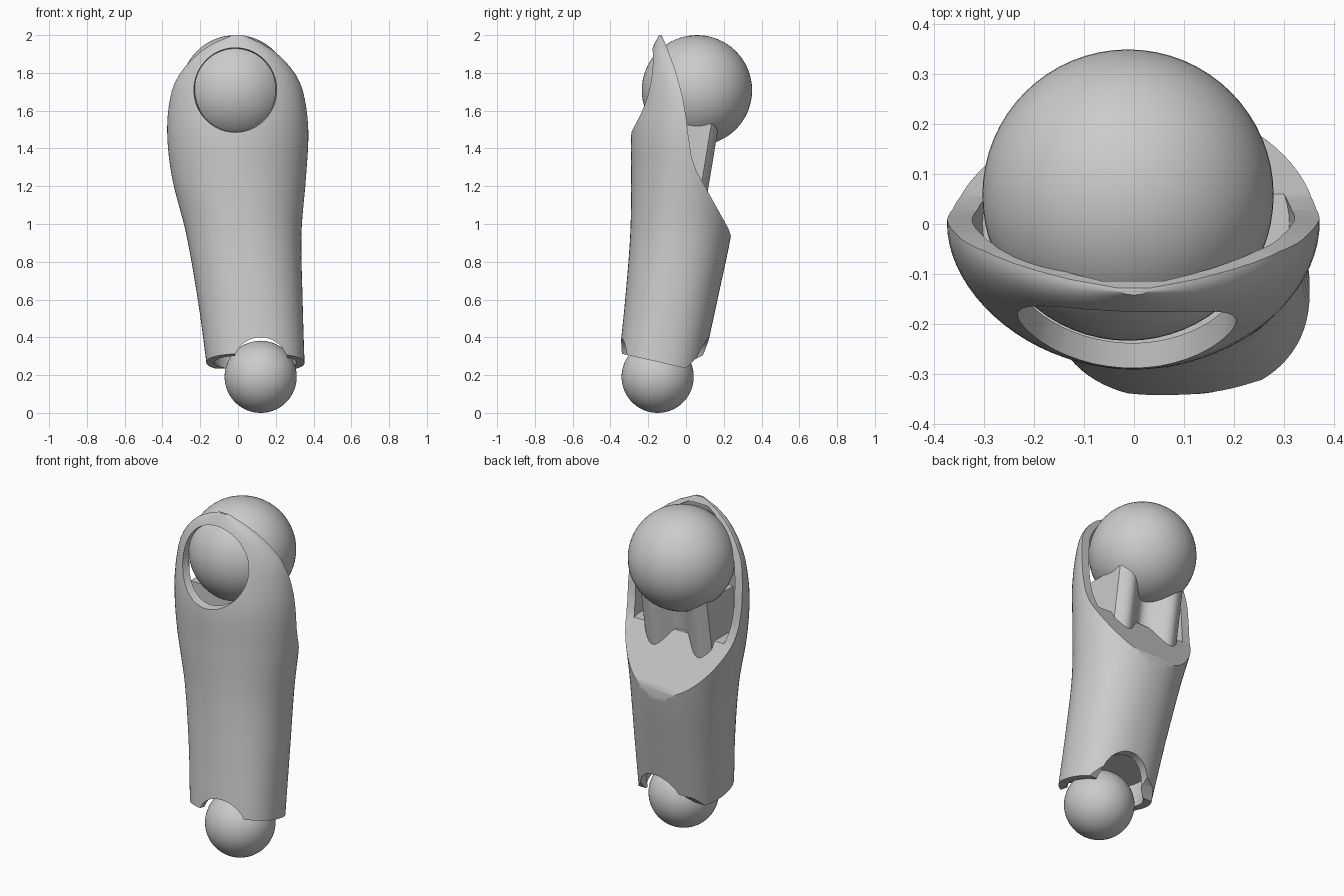
import bpy, bmesh, math
from mathutils import Vector

if "Cube" in bpy.data.objects:
    bpy.data.objects.remove(bpy.data.objects["Cube"])

# z, left, right, front y, back y, y of widest line, roundness exponent
SECTIONS = [
    (0.15, -0.155, 0.358, -0.362, 0.070, -0.15, 2.3),
    (0.30, -0.172, 0.351, -0.352, 0.102, -0.13, 2.3),
    (0.60, -0.213, 0.342, -0.322, 0.167, -0.08, 2.2),
    (0.95, -0.275, 0.336, -0.295, 0.240, -0.03, 2.1),
    (1.25, -0.350, 0.360, -0.290, 0.280, 0.0, 2.0),
    (1.50, -0.375, 0.372, -0.288, 0.290, 0.0, 1.9),
    (1.70, -0.352, 0.345, -0.247, 0.280, -0.02, 1.9),
    (1.80, -0.305, 0.300, -0.220, 0.250, -0.05, 1.9),
    (1.90, -0.215, 0.210, -0.188, 0.200, -0.09, 2.0),
    (1.96, -0.125, 0.120, -0.165, 0.100, -0.115, 2.0),
    (2.00, -0.030, 0.030, -0.142, 0.000, -0.132, 2.0),
]


def section(z):
    """Smooth interpolation between the body sections."""
    s = SECTIONS
    i = max(k for k in range(len(s) - 1) if s[k][0] <= z + 1e-6)
    a, b = s[i], s[i + 1]
    p, n = s[max(i - 1, 0)], s[min(i + 2, len(s) - 1)]
    h = b[0] - a[0]
    t = (z - a[0]) / h
    out = []
    for k in range(1, 7):
        m0 = (b[k] - p[k]) / (b[0] - p[0]) * h
        m1 = (n[k] - a[k]) / (n[0] - a[0]) * h
        out.append((2*t**3 - 3*t*t + 1)*a[k] + (t**3 - 2*t*t + t)*m0
                   + (3*t*t - 2*t**3)*b[k] + (t**3 - t*t)*m1)
    return out


def finish(name, bm):
    bmesh.ops.recalc_face_normals(bm, faces=bm.faces)
    me = bpy.data.meshes.new(name)
    bm.to_mesh(me)
    bm.free()
    ob = bpy.data.objects.new(name, me)
    bpy.context.collection.objects.link(ob)
    return ob


def stack(name, rings):
    """Skin a list of closed point rings and cap both ends."""
    bm = bmesh.new()
    vs = [[bm.verts.new(p) for p in r] for r in rings]
    n = len(rings[0])
    for a, b in zip(vs, vs[1:]):
        for j in range(n):
            bm.faces.new((a[j], a[(j+1) % n], b[(j+1) % n], b[j]))
    bm.faces.new(vs[0])
    bm.faces.new(vs[-1])
    return finish(name, bm)


def loft(name, z0, z1, inset=0.0, rings=44, n=80):
    res = []
    for i in range(rings + 1):
        z = z0 + (z1 - z0) * i / rings
        xl, xr, yf, yb, yc, e = section(z)
        cx, rx = (xl + xr) / 2, (xr - xl) / 2 - inset
        ring = []
        for j in range(n):
            a = 2 * math.pi * j / n
            c, s = math.cos(a), math.sin(a)
            ry = max((yb - yc if s > 0 else yc - yf) - inset, 0.004)
            ring.append((cx + rx * math.copysign(abs(c) ** (2/e), c),
                         yc + ry * math.copysign(abs(s) ** (2/e), s), z))
        res.append(ring)
    return stack(name, res)


def side_prism(name, pts):
    return stack(name, [[(x, y, z) for y, z in pts] for x in (-0.7, 0.7)])


def tube_y(name, cx, cz, y0, r0, y1, r1, n=72):
    return stack(name, [[(cx + r * math.cos(2*math.pi*j/n), y, cz + r * math.sin(2*math.pi*j/n))
                         for j in range(n)] for y, r in ((y0, r0), (y1, r1))])


def activate(ob):
    bpy.ops.object.select_all(action='DESELECT')
    ob.select_set(True)
    bpy.context.view_layer.objects.active = ob


def cut(ob, cutter):
    m = ob.modifiers.new("cut", 'BOOLEAN')
    m.operation, m.solver, m.object = 'DIFFERENCE', 'EXACT', cutter
    activate(ob)
    bpy.ops.object.modifier_apply(modifier=m.name)
    bpy.data.objects.remove(cutter)


def smooth(ob, angle=32):
    activate(ob)
    bpy.ops.object.shade_smooth_by_angle(angle=math.radians(angle))


def ball(name, loc, r):
    bm = bmesh.new()
    bmesh.ops.create_uvsphere(bm, u_segments=64, v_segments=32, radius=r)
    bmesh.ops.translate(bm, verts=bm.verts, vec=Vector(loc))
    smooth(finish(name, bm))


# limb shell
shell = loft("limb_shell", 0.15, 2.0)
# hollow upper cup and hollow lower end
cut(shell, loft("cup_cutter", 1.27, 1.965, 0.05, 24))
cut(shell, loft("end_cutter", 0.152, 0.42, 0.045, 8))
# open back, swept down to the rear lip
cut(shell, side_prism("back_cutter", [
    (-0.13, 2.003), (-0.095, 1.92), (-0.055, 1.81), (-0.02, 1.68), (0.0, 1.57), (0.012, 1.47),
    (0.028, 1.36), (0.055, 1.28), (0.10, 1.20), (0.225, 0.975), (0.238, 0.935), (0.6, 0.93),
    (0.6, 2.2), (-0.13, 2.2)]))
# slanted lower end
cut(shell, side_prism("foot_cutter", [
    (-0.6, 0.372), (0.0, 0.236), (0.05, 0.285), (0.10, 0.31), (0.4, 0.40), (0.4, -0.1), (-0.6, -0.1)]))
# arch above the small ball, front window for the big ball
cut(shell, tube_y("arch_cutter", 0.12, 0.255, -0.6, 0.145, 0.5, 0.145))
cut(shell, tube_y("window_cutter", -0.015, 1.715, -0.5, 0.252, -0.05, 0.205))
smooth(shell)

# grooved support block under the big ball
N = 40
rings = []
for z, dy in ((1.05, -0.08), (1.49, -0.007), (1.53, 0.0)):
    wave = []
    for i in range(N + 1):
        x = -0.22 + 0.44 * i / N
        wave.append((x - 0.01, 0.175 - 0.09 * math.cos(math.pi * x / 0.3) ** 2 + dy, z))
    rings.append(wave + [(0.21, -0.12, z), (-0.23, -0.12, z)])
smooth(stack("ball_support", rings))

# joint balls
ball("upper_ball", (-0.012, 0.058, 1.708), 0.292)
ball("lower_ball", (0.12, -0.15, 0.191), 0.191)
